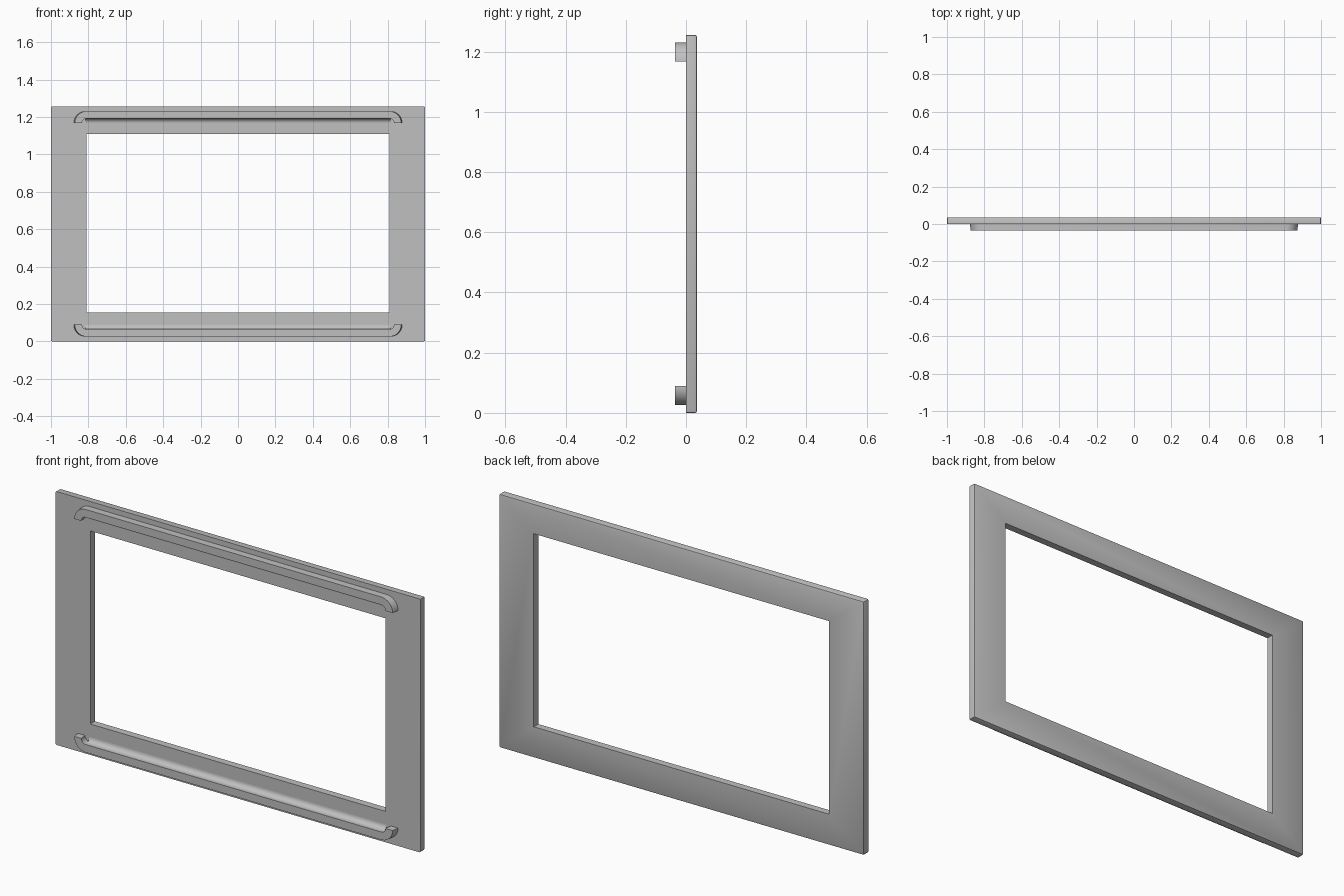
import bpy, bmesh, math
from mathutils import Vector

cube = bpy.data.objects.get("Cube")
if cube:
    bpy.data.objects.remove(cube, do_unlink=True)

grey = bpy.data.materials.new("plain grey")
grey.use_nodes = True
colour = (0.53, 0.53, 0.53, 1)
grey.diffuse_color = colour
grey.node_tree.nodes["Principled BSDF"].inputs["Base Color"].default_value = colour

HEIGHT = 1.256
MID = HEIGHT / 2
BACK, FACE, FRONT = 0.036, 0.0, -0.036


def finish(bm, name):
    bmesh.ops.recalc_face_normals(bm, faces=bm.faces)
    mesh = bpy.data.meshes.new(name)
    bm.to_mesh(mesh)
    bm.free()
    mesh.materials.append(grey)
    obj = bpy.data.objects.new(name, mesh)
    bpy.context.collection.objects.link(obj)
    bpy.ops.object.select_all(action='DESELECT')
    obj.select_set(True)
    bpy.context.view_layer.objects.active = obj
    bpy.ops.object.shade_smooth_by_angle(angle=math.radians(35))
    return obj


def rectangle(half_x, z0, z1):
    return [(-half_x, z0), (half_x, z0), (half_x, z1), (-half_x, z1)]


# Flat panel with a rectangular window
bm = bmesh.new()
rings = []
for y in (FACE, BACK):
    for loop in (rectangle(1, 0, HEIGHT), rectangle(0.81, 0.153, 1.11)):
        rings.append([bm.verts.new((x, y, z)) for x, z in loop])
outer_f, inner_f, outer_b, inner_b = rings
for a, b in ((outer_f, inner_f), (outer_b, inner_b), (outer_f, outer_b), (inner_f, inner_b)):
    for i in range(4):
        j = (i + 1) % 4
        bm.faces.new((a[i], a[j], b[j], b[i]))
# Soften the outer corners and the rear outer rim
rim = [e for e in bm.edges if all(v in outer_b for v in e.verts)
       or (e.verts[0] in outer_f and e.verts[1] in outer_b)
       or (e.verts[1] in outer_f and e.verts[0] in outer_b)]
bmesh.ops.bevel(bm, geom=rim, offset=0.006, segments=2, profile=0.5, affect='EDGES')
finish(bm, "panel_frame")


def arc(cx, cz, radius, start, end, steps=10):
    return [(cx + radius * math.cos(math.radians(start + (end - start) * i / steps)),
             cz + radius * math.sin(math.radians(start + (end - start) * i / steps)))
            for i in range(steps + 1)]


def handle_rail(name, side):
    """Long bar with quarter-round ends turned toward the window."""
    bm = bmesh.new()
    cx, cz, outer, inner = 0.815, 0.539, 0.063, 0.024
    outer_path = arc(cx, cz, outer, 0, 90) + arc(-cx, cz, outer, 90, 180)
    inner_path = arc(-cx, cz, inner, 180, 90) + arc(cx, cz, inner, 90, 0)
    outline = outer_path + inner_path
    front = [bm.verts.new((x * 0.994, FRONT, MID + side * z)) for x, z in outline]
    back = [bm.verts.new((x, FACE, MID + side * z)) for x, z in outline]
    n = len(outline)
    for i in range(n):
        j = (i + 1) % n
        bm.faces.new((front[i], front[j], back[j], back[i]))
    # Matching outer and inner points bridge into front and rear strips
    for i in range(n // 2 - 1):
        k = n - 1 - i
        for v in (front, back):
            bm.faces.new((v[i], v[i + 1], v[k - 1], v[k]))
    finish(bm, name)


def rail_fillet(name, side):
    """Concave blend between the bar and the panel."""
    bm = bmesh.new()
    z0, r, half = 0.563, 0.024, 0.815
    section = [(FACE, z0)] + [(y, z) for y, z in arc(-r, z0 - r, r, 0, 90, 8)]
    ends = [[bm.verts.new((x, y, MID + side * z)) for y, z in section] for x in (-half, half)]
    for i in range(len(section)):
        j = (i + 1) % len(section)
        bm.faces.new((ends[0][i], ends[0][j], ends[1][j], ends[1][i]))
    for end in ends:
        bm.faces.new(end)
    finish(bm, name)


for label, side in (("upper", 1), ("lower", -1)):
    handle_rail(label + "_rail", side)
    rail_fillet(label + "_rail_fillet", side)
